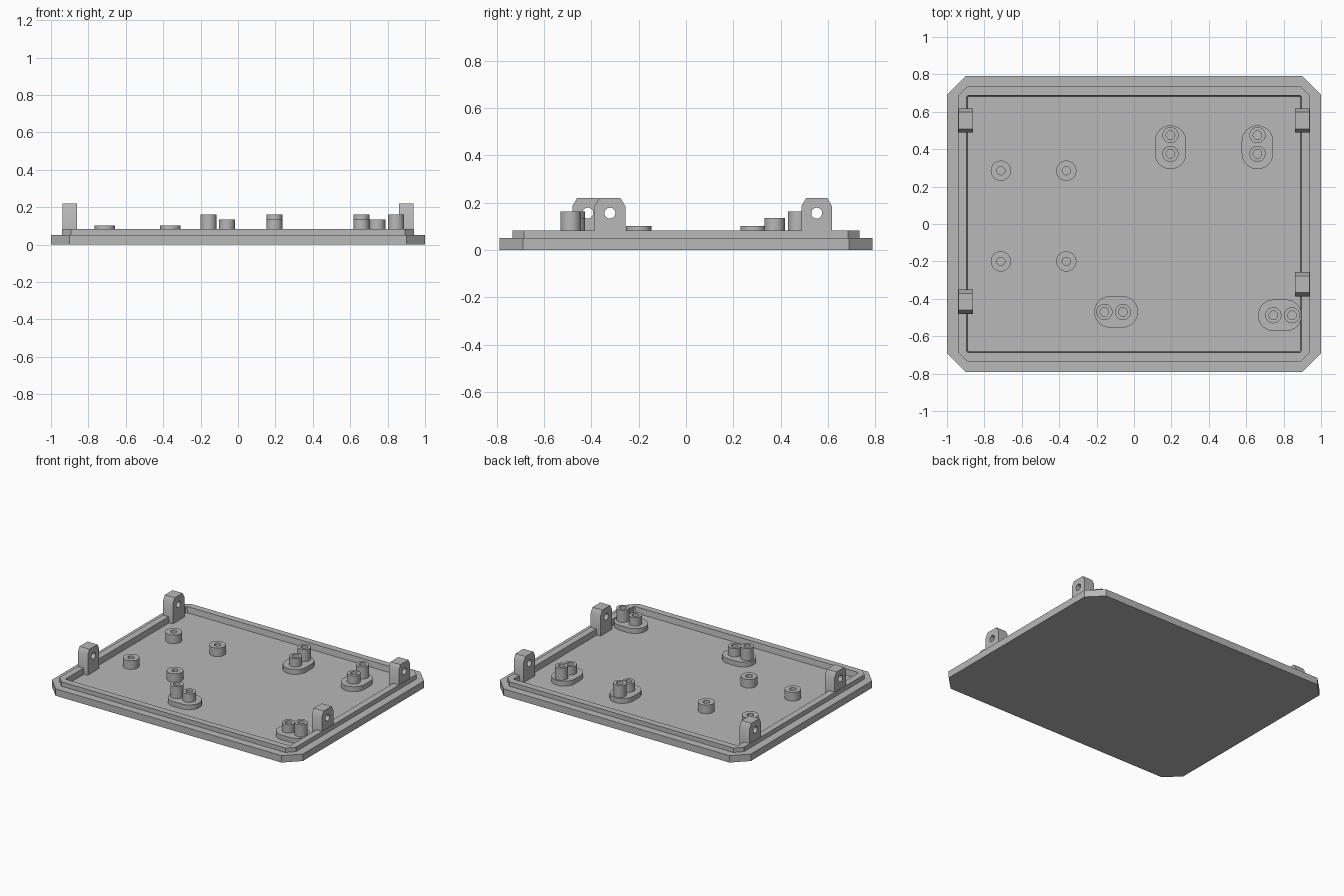
import bpy, bmesh
from math import sin, cos, pi, radians

if "Cube" in bpy.data.objects:
    bpy.data.objects.remove(bpy.data.objects["Cube"], do_unlink=True)

grey = bpy.data.materials.new("plain grey")
grey.use_nodes = True
colour = (0.48, 0.48, 0.48, 1)
grey.diffuse_color = colour
grey.node_tree.nodes["Principled BSDF"].inputs["Base Color"].default_value = colour

FLOOR, RIM, PAD = 0.04, 0.082, 0.075


def octagon(x, y, c):
    """Rectangle outline with cut corners."""
    return [(x, c - y), (x, y - c), (x - c, y), (c - x, y),
            (-x, y - c), (-x, c - y), (c - x, -y), (x - c, -y)]


def circle(r, cx=0, cy=0, n=32):
    return [(cx + r * cos(2 * pi * i / n), cy + r * sin(2 * pi * i / n)) for i in range(n)]


def stadium(r, half, along_y, n=16):
    """Oval outline with straight sides."""
    pts = []
    for end in (0, 1):
        for i in range(n + 1):
            a = pi * (i / n + end) - pi / 2
            x, y = r * cos(a) + half * (1 - 2 * end), r * sin(a)
            pts.append((-y, x) if along_y else (x, y))
    return pts


def extrusion(name, outlines, depth, location, rotation=(0, 0, 0)):
    """Filled outlines (inner ones become holes), extruded about their centre."""
    curve = bpy.data.curves.new(name, "CURVE")
    curve.dimensions, curve.fill_mode = "2D", "BOTH"
    curve.extrude = depth / 2
    for pts in outlines:
        s = curve.splines.new("POLY")
        s.points.add(len(pts) - 1)
        for p, (x, y) in zip(s.points, pts):
            p.co = (x, y, 0, 1)
        s.use_cyclic_u = True
    obj = bpy.data.objects.new(name, curve)
    bpy.context.collection.objects.link(obj)
    obj.location, obj.rotation_euler = location, rotation
    bpy.ops.object.select_all(action="DESELECT")
    obj.select_set(True)
    bpy.context.view_layer.objects.active = obj
    bpy.ops.object.convert(target="MESH")
    obj = bpy.context.object
    bm = bmesh.new()
    bm.from_mesh(obj.data)
    bmesh.ops.remove_doubles(bm, verts=bm.verts, dist=0.0001)
    bmesh.ops.recalc_face_normals(bm, faces=bm.faces)
    bm.to_mesh(obj.data)
    bm.free()
    obj.data.materials.clear()
    obj.data.materials.append(grey)
    bpy.ops.object.shade_smooth_by_angle(angle=radians(30))
    return obj


def peg(name, x, y, r, hole, z0, z1):
    extrusion(name, [circle(r), circle(hole)], z1 - z0, (x, y, (z0 + z1) / 2))


# Cover plate with raised rim and recessed floor, stepped from stacked outlines
steps = [(1, 0.79, 0.1, 0), (1, 0.79, 0.1, 0.05), (0.942, 0.735, 0.05, 0.05),
         (0.942, 0.735, 0.05, RIM), (0.895, 0.688, 0.008, RIM), (0.89, 0.683, 0.008, FLOOR)]
bm = bmesh.new()
rings = [[bm.verts.new((px, py, z)) for px, py in octagon(x, y, c)] for x, y, c, z in steps]
for low, high in zip(rings, rings[1:]):
    for i in range(8):
        j = (i + 1) % 8
        bm.faces.new((low[i], low[j], high[j], high[i]))
bm.faces.new(rings[0][::-1])
bm.faces.new(rings[-1])
mesh = bpy.data.meshes.new("cover_plate")
bm.to_mesh(mesh)
bm.free()
mesh.materials.append(grey)
bpy.context.collection.objects.link(bpy.data.objects.new("cover_plate", mesh))

# Drilled hinge lugs on the side rims
lug = [(-0.065, FLOOR), (0.065, FLOOR), (0.065, 0.185), (0.045, 0.22),
       (-0.045, 0.22), (-0.065, 0.185)]
for name, side, y in (("left_back_lug", 1, 0.553), ("right_back_lug", -1, 0.553),
                      ("left_front_lug", 1, -0.322), ("right_front_lug", -1, -0.416)):
    extrusion(name, [lug, circle(0.023, 0, 0.156)], 0.079, (side * 0.9, y, 0),
              (pi / 2, 0, pi / 2))

# Four short standoffs
for x in (-0.712, -0.362):
    for y in (-0.2, 0.285):
        peg("standoff", x, y, 0.054, 0.022, FLOOR, 0.102)

# Oval pads, each with a tall and a short peg
for x, y, along_y, tall, short in ((0.195, 0.41, True, 0.065, -0.035),
                                   (0.66, 0.41, True, 0.065, -0.035),
                                   (-0.095, -0.47, False, -0.063, 0.036),
                                   (0.78, -0.488, False, 0.065, -0.035)):
    extrusion("oval_pad", [stadium(0.084, 0.033, along_y)], PAD - FLOOR,
              (x, y, (PAD + FLOOR) / 2))
    for name, offset, top in (("tall_peg", tall, 0.162), ("short_peg", short, 0.135)):
        dx, dy = (0, offset) if along_y else (offset, 0)
        peg(name, x + dx, y + dy, 0.043, 0.023, PAD, top)
